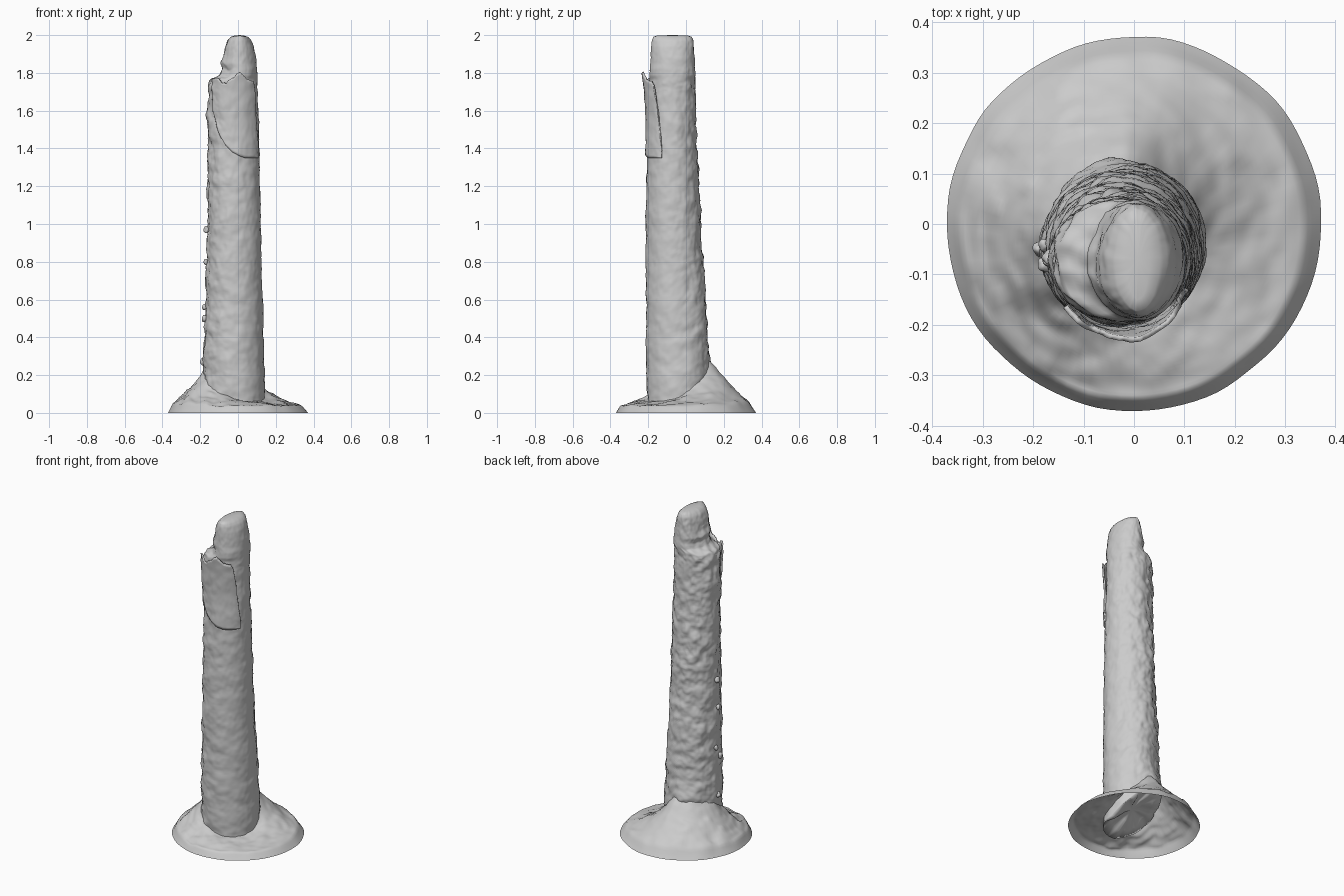
import bpy, bmesh, math
from mathutils import Vector, noise

if "Cube" in bpy.data.objects:
    bpy.data.objects.remove(bpy.data.objects["Cube"])

TAU = math.tau


def lerp_table(table, x):
    """Piecewise linear lookup in rows of (key, values...)."""
    if x <= table[0][0]:
        return table[0][1:]
    for a, b in zip(table, table[1:]):
        if x <= b[0]:
            f = (x - a[0]) / (b[0] - a[0])
            return [p + (q - p) * f for p, q in zip(a[1:], b[1:])]
    return table[-1][1:]


def grid_object(name, rows, closed=True, cap_start=None, cap_end=None):
    """Skin rows of points into a surface, optionally closing the ends."""
    bm = bmesh.new()
    vs = [[bm.verts.new(p) for p in row] for row in rows]
    n = len(rows[0])
    cols = n if closed else n - 1
    for a, b in zip(vs, vs[1:]):
        for i in range(cols):
            j = (i + 1) % n
            bm.faces.new((a[i], a[j], b[j], b[i]))
    for row, tip in ((vs[0], cap_start), (vs[-1], cap_end)):
        if tip:
            c = bm.verts.new(tip)
            for i in range(n):
                bm.faces.new((row[i], row[(i + 1) % n], c))
    bmesh.ops.recalc_face_normals(bm, faces=bm.faces)
    me = bpy.data.meshes.new(name)
    bm.to_mesh(me)
    bm.free()
    ob = bpy.data.objects.new(name, me)
    bpy.context.collection.objects.link(ob)
    for p in me.polygons:
        p.use_smooth = True
    return ob


# trunk silhouette: z, x min, x max, y min, y max
TRUNK = [(0.0, -0.185, 0.145, -0.205, 0.135), (0.3, -0.182, 0.138, -0.210, 0.122),
         (0.6, -0.172, 0.130, -0.212, 0.102), (1.0, -0.162, 0.120, -0.212, 0.078),
         (1.4, -0.160, 0.112, -0.205, 0.060), (1.72, -0.160, 0.104, -0.195, 0.050),
         (1.765, -0.150, 0.104, -0.193, 0.049), (1.785, -0.095, 0.103, -0.192, 0.048),
         (1.82, -0.078, 0.101, -0.190, 0.046), (1.85, -0.092, 0.098, -0.188, 0.045),
         (1.88, -0.080, 0.095, -0.186, 0.043), (1.94, -0.068, 0.083, -0.184, 0.041),
         (1.975, -0.052, 0.068, -0.180, 0.037), (1.992, -0.035, 0.050, -0.172, 0.028),
         (1.998, -0.015, 0.030, -0.150, 0.008)]
# ground contact height around the trunk: angle in degrees, z
CONTACT = [(0, 0.08), (45, 0.17), (90, 0.29), (135, 0.25), (180, 0.22),
           (225, 0.13), (270, 0.07), (315, 0.05), (360, 0.08)]


def contact(a):
    return lerp_table(CONTACT, math.degrees(a) % 360)[0]


def trunk_point(a, z, grow=0.0):
    x0, x1, y0, y1 = lerp_table(TRUNK, z)
    c, s = math.cos(a), math.sin(a)
    return Vector(((x0 + x1) / 2 + c * ((x1 - x0) / 2 + grow),
                   (y0 + y1) / 2 + s * ((y1 - y0) / 2 + grow), z))


def bark(a, z):
    """Bark relief, rougher on the back and left, smooth on the broken tip."""
    p = Vector((math.cos(a) * 1.5, math.sin(a) * 1.5, z * 10))
    rough = 0.5 + 0.5 * math.cos(a - math.radians(140))
    amp = 0.004 + 0.007 * rough
    if z > 1.75:
        amp *= 0.5
    low = noise.noise(p * 0.8)
    mid = noise.noise(p * Vector((1, 1, 1)).x * 2.0 + Vector((7, 3, 1)))
    fine = noise.noise(p * 5.0)
    return amp * (low + 0.9 * mid + 0.45 * fine)


# trunk with broken ledge on the left and a tall splintered core
N = 112
rows = []
levels = [i / 150 for i in range(151)]
for t in levels:
    row = []
    for i in range(N):
        a = TAU * i / N
        zb = max(0.015, contact(a) - 0.06)
        z = zb + (1.70 - zb) * t
        row.append(trunk_point(a, z, bark(a, z)))
    rows.append(row)
for k in range(1, 46):
    z = 1.70 + 0.298 * k / 45
    row = []
    for i in range(N):
        a = TAU * i / N
        p = trunk_point(a, z, bark(a, z))
        left = max(0, -math.cos(a))
        if 1.74 < z < 1.90:
            p.z += 0.022 * left * noise.noise(Vector((p.x * 22, p.y * 22, 3)))
        row.append(p)
    rows.append(row)
# ragged underside inside the mound
under = []
for f in (0.35, 0.7):
    row = []
    for i, p in enumerate(rows[0]):
        q = p.lerp(Vector((-0.02, -0.04, 0.13)), 1 - f)
        q.z += 0.03 * noise.noise(q * 18)
        row.append(q)
    under.append(row)
grid_object("trunk", under + rows, cap_start=(-0.02, -0.04, 0.13),
            cap_end=(0.008, -0.07, 2.0))

# earth mound, open underneath
M, R = 96, 28
rows = []
for k in range(R + 1):
    t = k / R
    row = []
    for i in range(M):
        a = TAU * i / M
        h = contact(a)
        inner = trunk_point(a, 0.2, -0.012)
        rim = 0.371 + 0.004 * noise.noise(Vector((math.cos(a) * 3, math.sin(a) * 3, 5)))
        outer = Vector((math.cos(a) * rim, math.sin(a) * rim, 0))
        p = inner.lerp(outer, t)
        u = 1 - t
        p.z = 0.012 * min(1, u * 8) + 0.025 * min(1, u / 0.15) + max(0.01, h - 0.03) * u ** 1.25
        fade = min(1, u * 5)
        lump = 1.5 if math.cos(a) < -0.2 else 0.9
        p.z += fade * lump * (0.010 * noise.noise(p * 11) + 0.006 * noise.noise(p * 28))
        p.z = max(0.0, p.z)
        row.append(p)
    rows.append(row)
grid_object("earth_mound", rows)

# loose bark sheet peeling away from the front: angle, bottom z, top z
SHEET = [(222, 1.60, 1.765), (238, 1.48, 1.775), (252, 1.42, 1.74), (268, 1.38, 1.77),
         (283, 1.36, 1.805), (296, 1.35, 1.77), (312, 1.35, 1.755), (318, 1.35, 1.73),
         (326, 1.35, 1.60), (331, 1.35, 1.50), (336, 1.35, 1.41)]
rows = []
for k in range(29):
    row = []
    for i in range(49):
        deg = 222 + 114 * i / 48
        a = math.radians(deg)
        z0, z1 = lerp_table(SHEET, deg)
        z1 += 0.012 * noise.noise(Vector((deg * 0.2, 0, 0)))
        z = z0 + (z1 - z0) * k / 28
        peel = max(0, (z - 1.45) / 0.35) ** 1.5
        front = max(0, math.cos(a - math.radians(283)))
        grow = 0.004 + 0.032 * peel * front ** 1.5 + bark(a, z) * 0.8
        p = trunk_point(a, min(z, 1.72), grow)
        p.z = z
        row.append(p)
    rows.append(row)
sheet = grid_object("loose_bark", rows, closed=False)
solid = sheet.modifiers.new("thickness", "SOLIDIFY")
solid.thickness = 0.010
solid.offset = 0

# small bark knobs along the left side of the trunk
for n, (deg, z, r) in enumerate([(182, 0.27, 0.014), (190, 0.50, 0.014), (176, 0.56, 0.012),
                                 (184, 0.80, 0.012), (180, 0.97, 0.014)]):
    bm = bmesh.new()
    bmesh.ops.create_icosphere(bm, subdivisions=3, radius=r)
    c = trunk_point(math.radians(deg), z, 0.004)
    for v in bm.verts:
        v.co *= 1 + 0.35 * noise.noise(v.co * 90 + c * 10)
        v.co.z *= 1.4
        v.co += c
    me = bpy.data.meshes.new("bark_knob")
    bm.to_mesh(me)
    bm.free()
    for p in me.polygons:
        p.use_smooth = True
    bpy.context.collection.objects.link(bpy.data.objects.new(f"bark_knob_{n + 1}", me))
